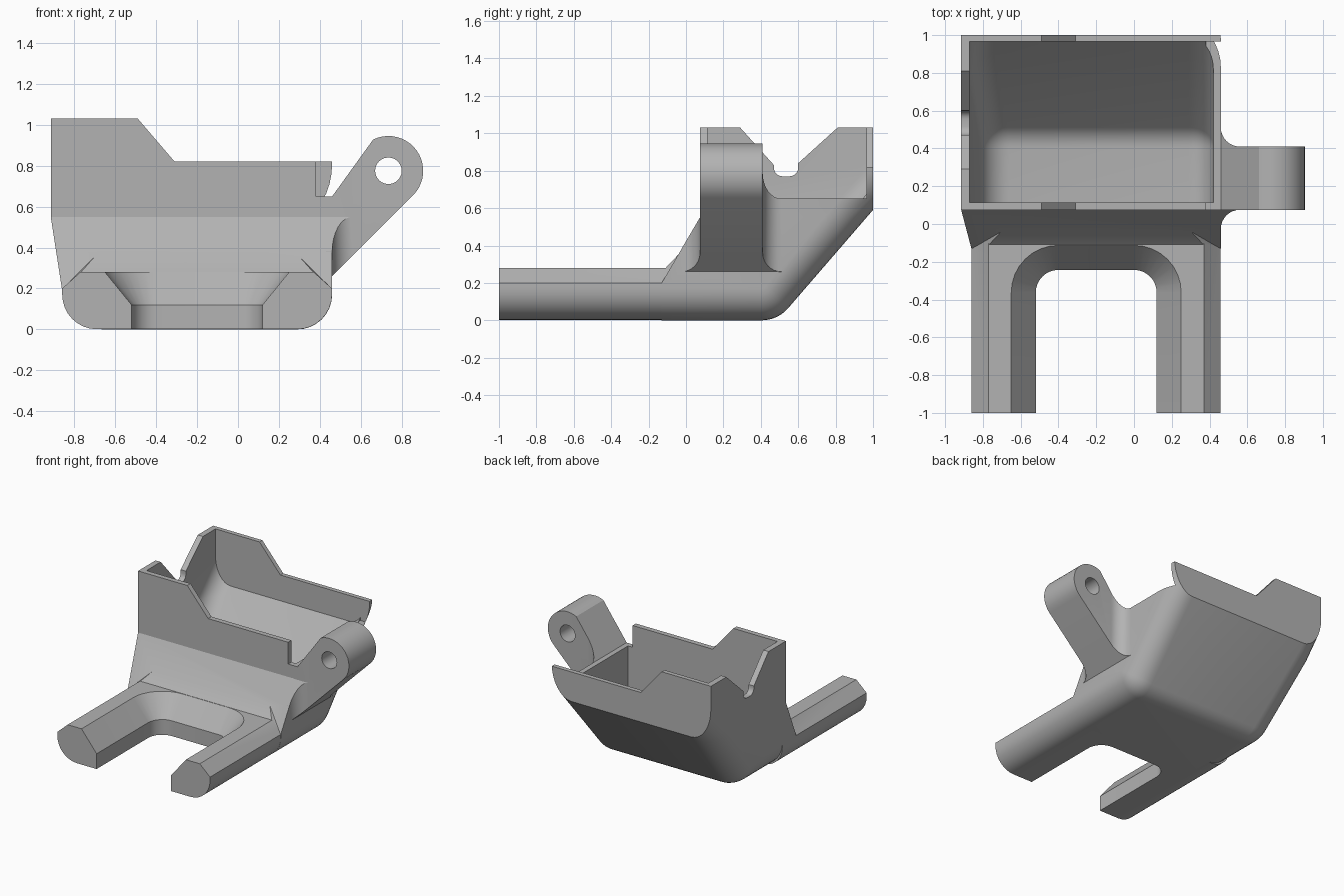
import bpy, bmesh
from math import sin, cos, radians, pi
from mathutils import Vector

if "Cube" in bpy.data.objects:
    bpy.data.objects.remove(bpy.data.objects["Cube"])

grey = bpy.data.materials.new("mid grey")
grey.use_nodes = True
tone = (0.45, 0.45, 0.45, 1)
grey.diffuse_color = tone
grey.node_tree.nodes["Principled BSDF"].inputs["Base Color"].default_value = tone


def finish(name, bm):
    bmesh.ops.recalc_face_normals(bm, faces=bm.faces)
    mesh = bpy.data.meshes.new(name)
    bm.to_mesh(mesh)
    bm.free()
    mesh.materials.append(grey)
    ob = bpy.data.objects.new(name, mesh)
    bpy.context.collection.objects.link(ob)
    return ob


def place(axis, p, d):
    return {"x": (d, *p), "y": (p[0], d, p[1]), "z": (*p, d)}[axis]


def loft(rings):
    """Skin a stack of equal-length closed rings and cap both ends."""
    bm = bmesh.new()
    rows = [[bm.verts.new(p) for p in ring] for ring in rings]
    n = len(rows[0])
    for a, b in zip(rows, rows[1:]):
        for i in range(n):
            bm.faces.new((a[i], a[(i + 1) % n], b[(i + 1) % n], b[i]))
    bm.faces.new(rows[0])
    bm.faces.new(rows[-1])
    return bm, rows


def prism(name, pts, axis, d0, d1):
    bm, _ = loft([[place(axis, p, d) for p in pts] for d in (d0, d1)])
    return finish(name, bm)


def arc(cx, cy, r, a0, a1, n=8):
    angles = [radians(a0 + (a1 - a0) * i / n) for i in range(n + 1)]
    return [(cx + r * cos(a), cy + r * sin(a)) for a in angles]


def combine(target, other, op):
    mod = target.modifiers.new(op, "BOOLEAN")
    mod.operation, mod.object, mod.solver = op, other, "EXACT"
    bpy.context.view_layer.objects.active = target
    bpy.ops.object.modifier_apply(modifier=mod.name)
    bpy.data.objects.remove(other)


def scoop(name, chain, rest, x0, x1, radius):
    """Side profile swept across x, lower side edges rounded, left wall leaning in."""
    pts = chain + rest
    bm, rows = loft([[place("x", p, d) for p in pts] for d in (x0, x1)])
    bmesh.ops.recalc_face_normals(bm, faces=bm.faces)
    edges = [bm.edges.get((row[i], row[i + 1])) for row in rows for i in range(len(chain) - 1)]
    bmesh.ops.bevel(bm, geom=edges, offset=radius, offset_type="OFFSET", segments=8,
                    profile=0.5, affect="EDGES", clamp_overlap=False)
    geom = bm.verts[:] + bm.edges[:] + bm.faces[:]
    bmesh.ops.bisect_plane(bm, geom=geom, plane_co=(0, 0, 0.55), plane_no=(0, 0, 1))
    for v in bm.verts:
        if v.co.x < -0.2 and v.co.z < 0.55:
            v.co.x += 0.155 * (0.55 - v.co.z)
    return finish(name, bm)


# Bucket outer form
bucket = scoop("bucket_with_arms",
               [(-0.13, 0)] + arc(0.405, 0.186, 0.186, -90, -40.8, 6) + [(1, 0.59)],
               [(1, 1.03), (0.075, 1.03), (0.075, 0.55), (-0.13, 0.2)], -0.915, 0.46, 0.17)

# Arm block with rounded underside and chamfered top
arms = prism("arms", arc(-0.69, 0.17, 0.169, 180, 270) + arc(0.29, 0.17, 0.169, 270, 360)
             + [(0.459, 0.2), (0.37, 0.28), (-0.77, 0.28), (-0.859, 0.2)], "y", -1, 0.04)
combine(bucket, arms, "UNION")

# Small ramp easing the arms into the shoulder
bm = bmesh.new()
for inset, y, z in ((0, -0.131, 0.199), (0.09, -0.11, 0.279), (0.16, -0.035, 0.358),
                    (0.16, 0.03, 0.35), (0.1, 0.03, 0.25)):
    for x in (-0.858 + inset, 0.458 - inset):
        bm.verts.new((x, y, z))
hull = bmesh.ops.convex_hull(bm, input=bm.verts)
bmesh.ops.delete(bm, geom=[v for v in hull["geom_interior"] if isinstance(v, bmesh.types.BMVert)],
                 context="VERTS")
combine(bucket, finish("ramp", bm), "UNION")


# Gap between the arms, flaring open at the top
def gap_ring(grow, r, z):
    x0, x1, y1 = -0.52 - grow, 0.12 + grow, -0.243 + grow
    pts = [(x0, -1.2)] + arc(x0 + r, y1 - r, r, 180, 90) + arc(x1 - r, y1 - r, r, 90, 0) + [(x1, -1.2)]
    return [(x, y, z) for x, y in pts]


bm, _ = loft([gap_ring(0, 0.12, -0.1), gap_ring(0, 0.12, 0.12),
              gap_ring(0.13, 0.25, 0.28), gap_ring(0.13, 0.25, 0.3)])
combine(bucket, finish("gap", bm), "DIFFERENCE")

# Hollow interior
cavity = scoop("cavity",
               [(0.115, 0.045)] + arc(0.405, 0.186, 0.141, -90, -40.8, 6) + [(0.965, 0.619)],
               [(0.965, 1.2), (0.115, 1.2)], -0.87, 0.42, 0.13)
combine(bucket, cavity, "DIFFERENCE")

# Stepped rim: front and back walls, low right wall, notched left wall
combine(bucket, prism("step", [(-0.49, 1.2), (-0.49, 1.03), (-0.31, 0.82), (0.6, 0.82), (0.6, 1.2)],
                      "y", -0.1, 1.1), "DIFFERENCE")
combine(bucket, prism("low_side", [(0.38, 0.65), (0.6, 0.65), (0.6, 1.3), (0.38, 1.3)],
                      "y", -0.2, 0.965), "DIFFERENCE")
notch = ([(0.29, 1.2), (0.29, 1.03), (0.47, 0.83)] + arc(0.515, 0.815, 0.045, 180, 270, 5)
         + arc(0.555, 0.815, 0.045, 270, 360, 5) + [(0.6, 0.84), (0.81, 1.03), (0.81, 1.2)])
combine(bucket, prism("notch", notch, "x", -1.1, -0.8), "DIFFERENCE")

# Pivot lug with flared root
lug = prism("lug", [(0.43, 0.23), (0.43, 0.608)] + arc(0.735, 0.775, 0.17, 116, -45, 20),
            "y", -0.3, 0.8)
flare = ([(0.3, -0.025), (0.46, -0.025)] + arc(0.56, -0.025, 0.1, 180, 90)
         + [(1.1, 0.075), (1.1, 0.41)] + arc(0.56, 0.51, 0.1, 270, 180) + [(0.3, 0.51)])
combine(lug, prism("flare", flare, "z", 0.1, 1.2), "INTERSECT")
combine(lug, prism("shoulder_trim", [(0.074, 1.3), (0.074, 0.549), (-0.131, 0.2), (-0.5, 0.2),
                                     (-0.5, 1.3)], "x", 0.2, 1.3), "DIFFERENCE")
combine(lug, prism("pin_hole", arc(0.735, 0.775, 0.065, 0, 345, 23), "y", -0.4, 0.9), "DIFFERENCE")
combine(bucket, lug, "UNION")

# Smooth curves, crisp corners
bpy.ops.object.select_all(action="DESELECT")
bucket.select_set(True)
bpy.context.view_layer.objects.active = bucket
bpy.ops.object.shade_smooth_by_angle(angle=radians(30))
